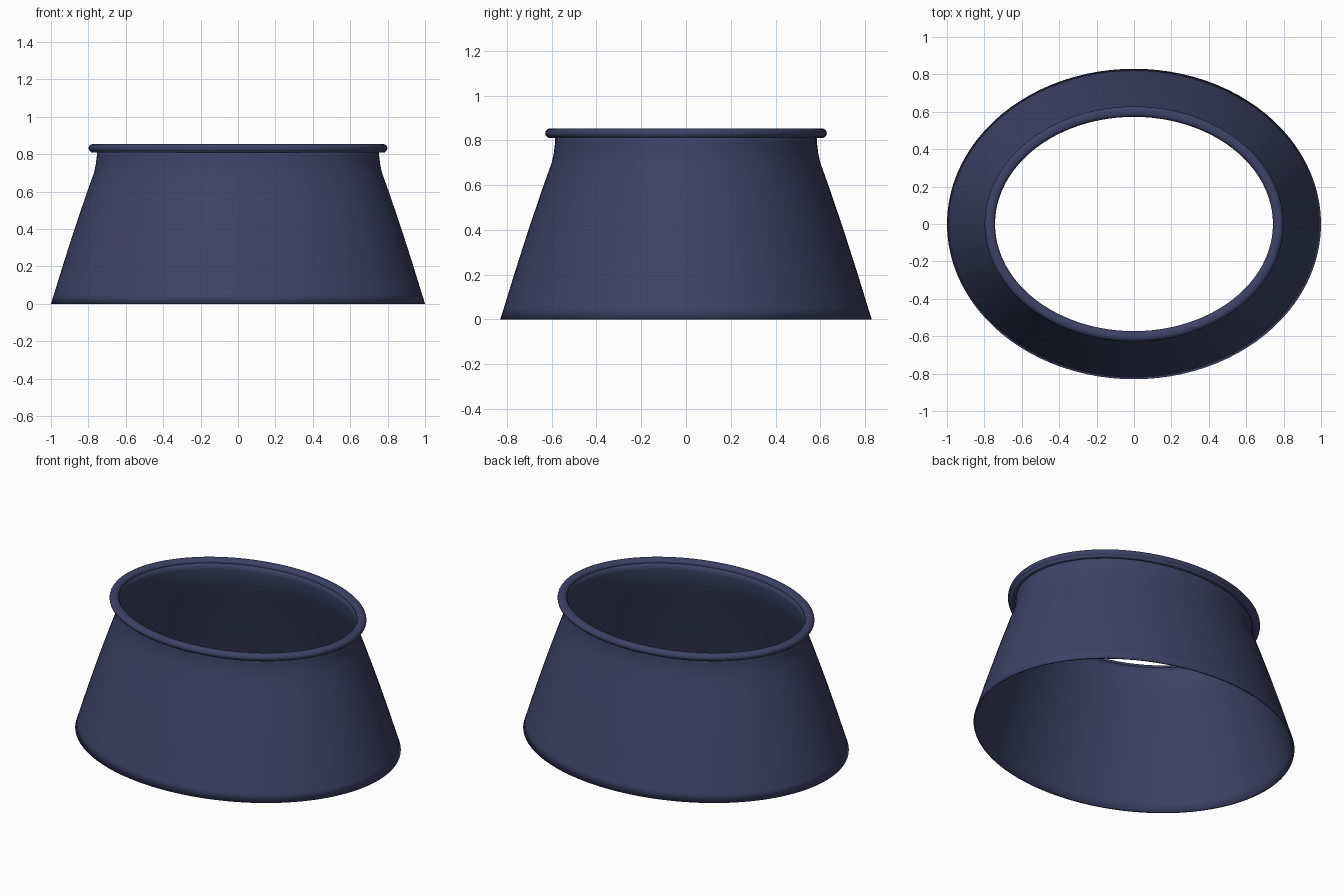
import bpy, bmesh, math

if "Cube" in bpy.data.objects:
    bpy.data.objects.remove(bpy.data.objects["Cube"])

SEGMENTS = 96
BASE_X, BASE_Y = 1.0, 0.83

navy = bpy.data.materials.new("navy")
navy.diffuse_color = (0.047, 0.055, 0.135, 1)
navy.use_nodes = True
navy.node_tree.nodes["Principled BSDF"].inputs["Base Color"].default_value = navy.diffuse_color


def elliptical_sweep(name, profile):
    """Sweep a closed (inset, height) profile around the base ellipse."""
    bm = bmesh.new()
    rings = []
    for i in range(SEGMENTS):
        a = 2 * math.pi * i / SEGMENTS
        rings.append([bm.verts.new(((BASE_X - d) * math.cos(a),
                                    (BASE_Y - d) * math.sin(a), z))
                      for d, z in profile])
    n = len(profile)
    for i in range(SEGMENTS):
        r, s = rings[i], rings[(i + 1) % SEGMENTS]
        for j in range(n):
            k = (j + 1) % n
            bm.faces.new((r[j], s[j], s[k], r[k]))
    bmesh.ops.recalc_face_normals(bm, faces=bm.faces[:])
    for f in bm.faces:
        f.smooth = True
    mesh = bpy.data.meshes.new(name)
    bm.to_mesh(mesh)
    bm.free()
    mesh.materials.append(navy)
    obj = bpy.data.objects.new(name, mesh)
    bpy.context.collection.objects.link(obj)
    return obj


# Thin flared wall, slightly bowed, with a short upright neck
outer = [(0.0, 0.0), (0.016, 0.05), (0.062, 0.2), (0.126, 0.4), (0.194, 0.6),
         (0.23, 0.70), (0.239, 0.74), (0.245, 0.79), (0.246, 0.83)]
inner = [(d + 0.011, z) for d, z in reversed(outer)]
elliptical_sweep("flared_wall", outer + inner)

# Rolled rim: rounded outer lip with a flat top
lip = [(0.255, 0.81), (0.215, 0.81)]
for i in range(7):
    a = math.radians(-75 + 25 * i)
    lip.append((0.222 - 0.021 * math.cos(a), 0.832 + 0.021 * math.sin(a)))
lip += [(0.222, 0.854), (0.24, 0.853), (0.251, 0.848), (0.256, 0.838)]
elliptical_sweep("rolled_rim", lip)
